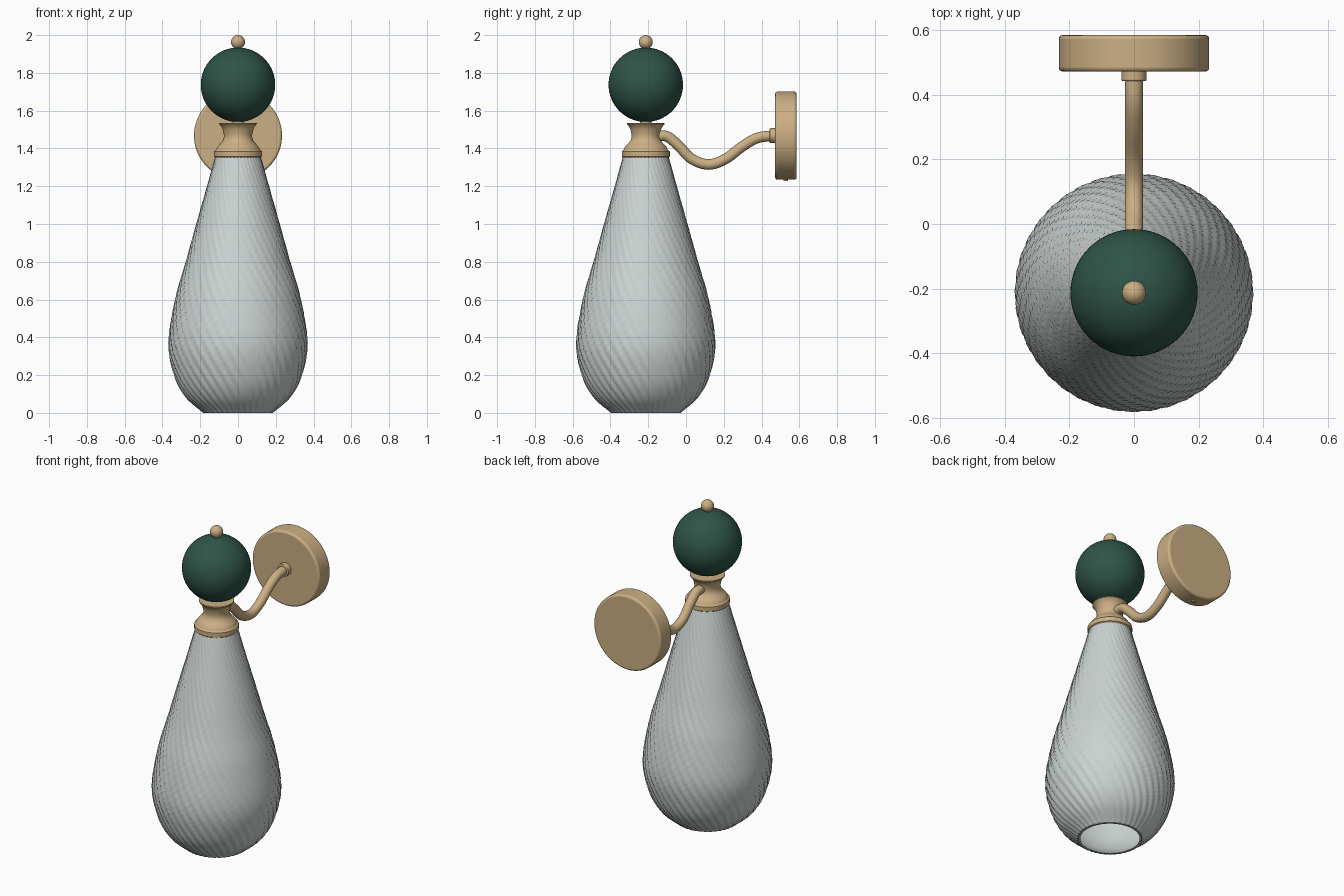
import bpy, bmesh, math
from mathutils import Vector

cube = bpy.data.objects.get("Cube")
if cube:
    bpy.data.objects.remove(cube, do_unlink=True)

AXIS_Y = -0.213   # vertical axis of the lamp body
PLATE_Z = 1.468   # height of the wall plate centre


def material(name, color):
    m = bpy.data.materials.new(name)
    m.use_nodes = True
    m.diffuse_color = (*color, 1)
    m.node_tree.nodes["Principled BSDF"].inputs["Base Color"].default_value = (*color, 1)
    return m


BRASS = material("warm brass", (0.60, 0.43, 0.23))
GREEN = material("deep green", (0.027, 0.088, 0.064))
GLASS = material("pale ribbed glass", (0.60, 0.65, 0.64))


def finish(bm, name, mat, angle=35):
    bmesh.ops.recalc_face_normals(bm, faces=bm.faces)
    mesh = bpy.data.meshes.new(name)
    bm.to_mesh(mesh)
    bm.free()
    mesh.materials.append(mat)
    ob = bpy.data.objects.new(name, mesh)
    bpy.context.collection.objects.link(ob)
    bpy.ops.object.select_all(action='DESELECT')
    ob.select_set(True)
    bpy.context.view_layer.objects.active = ob
    bpy.ops.object.shade_smooth_by_angle(angle=math.radians(angle))
    return ob


def smooth_profile(points, steps):
    """Catmull-Rom through the points."""
    pts = [Vector(p) for p in points]
    pts = [2 * pts[0] - pts[1]] + pts + [2 * pts[-1] - pts[-2]]
    out = []
    for a, b, c, d in zip(pts, pts[1:], pts[2:], pts[3:]):
        for i in range(steps):
            t = i / steps
            out.append(0.5 * (2 * b + (c - a) * t + (2 * a - 5 * b + 4 * c - d) * t * t
                              + (3 * b - a - 3 * c + d) * t ** 3))
    return out + [pts[-2]]


def lathe(name, profile, mat, segments=64, cap=True, ripple=None):
    """Revolve (radius, height) pairs around the lamp axis."""
    bm = bmesh.new()
    rings = []
    for r, z in profile:
        ring = []
        for i in range(segments):
            a = math.tau * i / segments
            rr = r + (ripple(a, r, z) if ripple else 0)
            ring.append(bm.verts.new((rr * math.cos(a), AXIS_Y + rr * math.sin(a), z)))
        rings.append(ring)
    for lo, hi in zip(rings, rings[1:]):
        for i in range(segments):
            j = (i + 1) % segments
            bm.faces.new((lo[i], lo[j], hi[j], hi[i]))
    if cap:
        bm.faces.new(rings[0][::-1])
        bm.faces.new(rings[-1])
    return finish(bm, name, mat)


def ball(name, radius, z, mat):
    bm = bmesh.new()
    bmesh.ops.create_uvsphere(bm, u_segments=64, v_segments=32, radius=radius)
    bmesh.ops.translate(bm, verts=bm.verts, vec=(0, AXIS_Y, z))
    return finish(bm, name, mat)


def disc(name, radius, start, end, mat, bevel):
    """Round plate along the y axis."""
    bpy.ops.mesh.primitive_cylinder_add(
        vertices=64, radius=radius, depth=end - start,
        location=(0, (start + end) / 2, PLATE_Z), rotation=(math.pi / 2, 0, 0))
    ob = bpy.context.object
    ob.name = name
    ob.data.materials.append(mat)
    mod = ob.modifiers.new("soft edge", 'BEVEL')
    mod.width, mod.segments = bevel, 3
    bpy.ops.object.shade_smooth_by_angle(angle=math.radians(35))
    return ob


# Twisted, fluted shade, open at the bottom
RIBS, TWIST = 40, math.radians(120)
shade_outline = smooth_profile([
    (0.185, 0), (0.28, 0.085), (0.34, 0.2), (0.37, 0.37), (0.335, 0.6),
    (0.278, 0.8), (0.222, 1.0), (0.165, 1.2), (0.118, 1.37)], 7)


def flute(a, r, z):
    wave = abs(math.sin(RIBS / 2 * (a + TWIST * z / 1.37)))
    return 0.028 * r * (wave - 1)


lathe("shade", shade_outline, GLASS, RIBS * 6, cap=False, ripple=flute)
lathe("shade_lining", [(r - 0.016, z) for r, z in shade_outline], GLASS, cap=False)
lathe("shade_rim", [(0.169, 0.0005), (0.181, 0)], GLASS, cap=False)

# Collar and waisted neck
neck = smooth_profile([(0.118, 1.392), (0.108, 1.41), (0.084, 1.437), (0.075, 1.465),
                       (0.083, 1.505), (0.1, 1.53)], 5)
lathe("collar_and_neck", [(0.12, 1.352), (0.127, 1.358), (0.127, 1.385)]
      + [tuple(p) for p in neck] + [(0.1, 1.536)], BRASS)
lathe("ball_seat", [(0.03, 1.53), (0.03, 1.56)], BRASS, 32)

# Ball and finial
ball("ball", 0.197, 1.737, GREEN)
lathe("finial_stem", [(0.018, 1.92), (0.018, 1.94)], BRASS, 32)
ball("finial", 0.037, 1.963, BRASS)

# Curved arm, swept as a tube
path = smooth_profile([(-0.16, 1.465), (-0.1, 1.463), (-0.04, 1.415), (0.03, 1.345),
                       (0.12, 1.315), (0.21, 1.345), (0.3, 1.412), (0.38, 1.456),
                       (0.47, PLATE_Z)], 6)
bm = bmesh.new()
rings = []
for i, p in enumerate(path):
    t = (path[min(i + 1, len(path) - 1)] - path[max(i - 1, 0)]).normalized()
    side, up = Vector((1, 0, 0)), Vector((0, -t.y, t.x))
    centre = Vector((0, p.x, p.y))
    rings.append([bm.verts.new(centre + 0.028 * (side * math.cos(a) + up * math.sin(a)))
                  for a in (math.tau * k / 24 for k in range(24))])
for lo, hi in zip(rings, rings[1:]):
    for i in range(24):
        j = (i + 1) % 24
        bm.faces.new((lo[i], lo[j], hi[j], hi[i]))
bm.faces.new(rings[0])
bm.faces.new(rings[-1])
finish(bm, "arm", BRASS)

# Wall plate with arm boss and a small fixing screw underneath
disc("wall_plate", 0.233, 0.472, 0.585, BRASS, 0.012)
disc("arm_boss", 0.039, 0.443, 0.478, BRASS, 0.004)
bpy.ops.mesh.primitive_cylinder_add(vertices=24, radius=0.012, depth=0.02,
                                    location=(0, 0.528, PLATE_Z - 0.23))
screw = bpy.context.object
screw.name = "fixing_screw"
screw.data.materials.append(BRASS)
bpy.ops.object.shade_smooth_by_angle(angle=math.radians(35))
